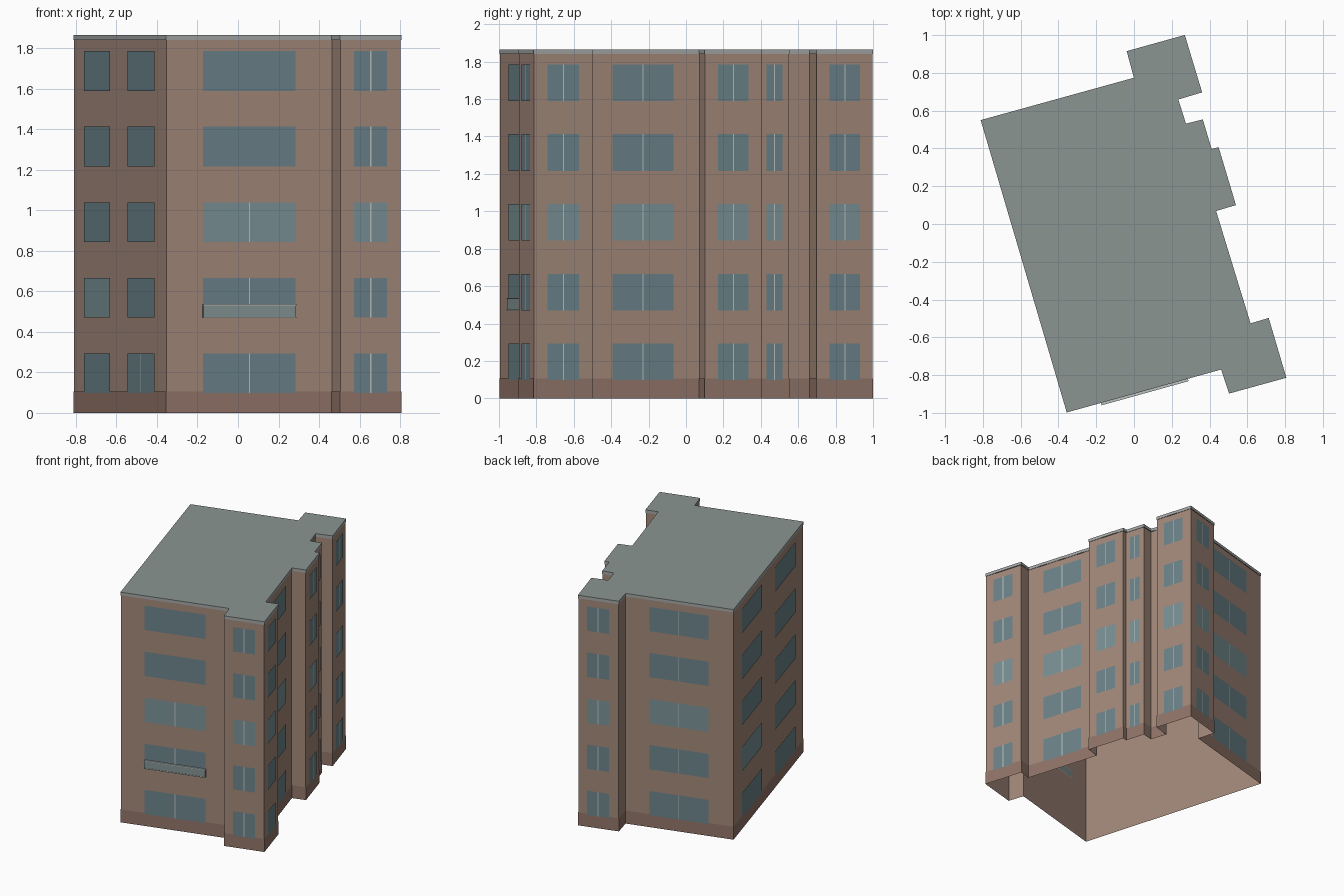
import bpy, bmesh
from mathutils import Vector

if "Cube" in bpy.data.objects:
    bpy.data.objects.remove(bpy.data.objects["Cube"])

H, CORNICE, PLINTH = 1.865, 1.84, 0.105
FLOORS = [0.097 + 0.373 * i for i in range(5)]
WIN_H = 0.196

# Footprint, counter-clockwise from the front left corner
PLAN = [Vector(p) for p in [
    (-.354, -.994), (.463, -.767), (.505, -.894), (.803, -.812), (.711, -.501),
    (.615, -.530), (.431, .071), (.536, .102), (.446, .403), (.409, .394),
    (.362, .550), (.273, .528), (.231, .661), (.357, .699), (.267, .997),
    (-.035, .913), (.003, .772), (-.808, .548)]]
N = len(PLAN)


def material(name, rgb):
    m = bpy.data.materials.new(name)
    m.diffuse_color = (*rgb, 1)
    m.use_nodes = True
    m.node_tree.nodes["Principled BSDF"].inputs["Base Color"].default_value = m.diffuse_color
    return m


BRICK = material("brick", (.36, .245, .19))
BASE = material("plinth_brick", (.28, .175, .14))
ROOF = material("roof_grey", (.26, .30, .285))
TRIM = material("cornice_grey", (.36, .38, .37))
GLASS = material("glass", (.145, .225, .25))
PALE_GLASS = material("pale_glass", (.19, .28, .30))
FRAME = material("frame", (.50, .54, .53))
PANEL = material("balcony_panel", (.23, .29, .29))


def finish(name, bm, mat):
    me = bpy.data.meshes.new(name)
    bm.to_mesh(me)
    bm.free()
    me.materials.append(mat)
    ob = bpy.data.objects.new(name, me)
    bpy.context.collection.objects.link(ob)
    return ob


def normal(i):
    d = (PLAN[(i + 1) % N] - PLAN[i]).normalized()
    return Vector((d.y, -d.x))


def outline(off):
    # Mitred offset of the footprint
    pts = []
    for i, p in enumerate(PLAN):
        a, b = normal(i - 1 if i else N - 1), normal(i)
        pts.append(p + (a + b) * off / (1 + a.dot(b)))
    return pts


def band(name, z0, z1, off, mat):
    bm = bmesh.new()
    pts = outline(off)
    lo = [bm.verts.new((p.x, p.y, z0)) for p in pts]
    hi = [bm.verts.new((p.x, p.y, z1)) for p in pts]
    for i in range(N):
        j = (i + 1) % N
        bm.faces.new((lo[i], lo[j], hi[j], hi[i]))
    return finish(name, bm, mat)


def wall_point(i, t, off):
    return PLAN[i].lerp(PLAN[(i + 1) % N], t) + normal(i) * off


def add_quad(bm, i, t0, t1, z0, z1, off):
    a, b = wall_point(i, t0, off), wall_point(i, t1, off)
    bm.faces.new([bm.verts.new(v) for v in
                  ((a.x, a.y, z0), (b.x, b.y, z0), (b.x, b.y, z1), (a.x, a.y, z1))])


def wall_box(name, i, t0, t1, z0, z1, depth, mat):
    bm = bmesh.new()
    ring = [wall_point(i, t0, depth), wall_point(i, t0, 0),
            wall_point(i, t1, 0), wall_point(i, t1, depth)]
    lo = [bm.verts.new((p.x, p.y, z0)) for p in ring]
    hi = [bm.verts.new((p.x, p.y, z1)) for p in ring]
    bm.faces.new(lo)
    bm.faces.new(hi)
    for k in range(4):
        bm.faces.new((lo[k], lo[k - 1], hi[k - 1], hi[k]))
    bmesh.ops.recalc_face_normals(bm, faces=bm.faces)
    return finish(name, bm, mat)


# Open-bottomed walls, plinth and cornice
band("walls", 0, CORNICE, 0, BRICK)
band("plinth", 0, PLINTH, 0.003, BASE)
band("cornice", CORNICE, H, 0.003, TRIM)

# Flat roof
bm = bmesh.new()
bm.faces.new([bm.verts.new((p.x, p.y, H)) for p in outline(0.003)])
finish("roof", bm, ROOF)

# Windows: wall index, start, end, floors that have a central mullion
ALL = range(5)
WINDOWS = [(0, .22, .78, range(3)), (17, .115, .40, ()), (17, .59, .88, (0,))]
WINDOWS += [(i, .225, .77, ALL) for i in (2, 3, 5, 7, 9, 13, 14, 16)]

glass, pale, bars = bmesh.new(), bmesh.new(), bmesh.new()
for n, (i, t0, t1, split) in enumerate(WINDOWS):
    length = (PLAN[(i + 1) % N] - PLAN[i]).length
    for f, z in enumerate(FLOORS):
        light = (f == 2 and i != 17) or (n == 1 and f == 1)
        add_quad(pale if light else glass, i, t0, t1, z, z + WIN_H, 0.0045)
        if f in split:
            mid, w = (t0 + t1) / 2, 0.003 / length
            add_quad(bars, i, mid - w, mid + w, z, z + WIN_H, 0.006)
finish("window_glass", glass, GLASS)
finish("window_glass_pale", pale, PALE_GLASS)
finish("window_mullions", bars, FRAME)

# Shallow front balcony on the second floor
wall_box("balcony_panel", 0, .22, .78, .472, .532, .013, PANEL)
wall_box("balcony_top_rail", 0, .218, .782, .530, .537, .016, FRAME)
wall_box("balcony_bottom_rail", 0, .218, .782, .468, .474, .016, FRAME)
